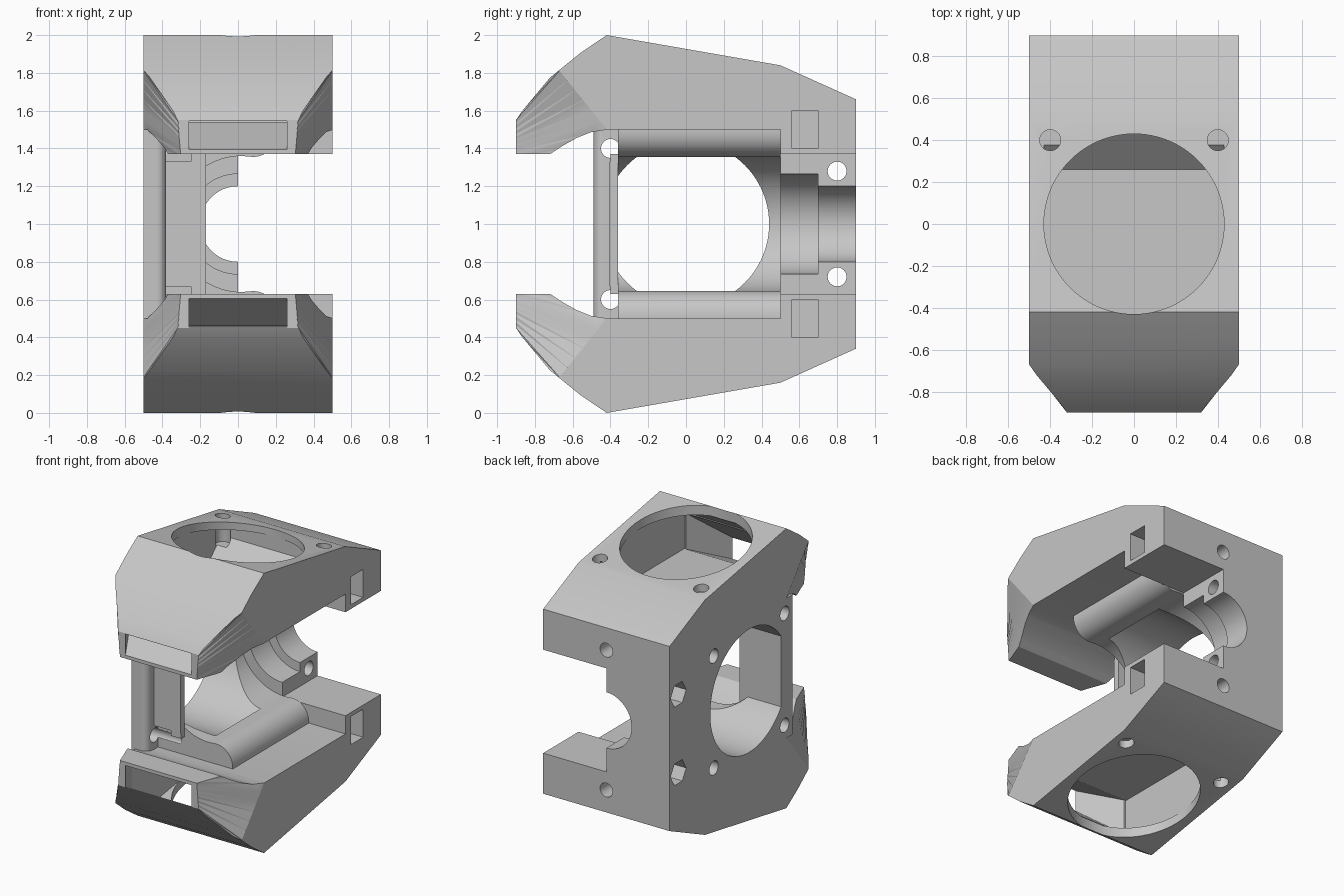
import bpy, bmesh, math
from mathutils import Matrix, Vector

if "Cube" in bpy.data.objects:
    bpy.data.objects.remove(bpy.data.objects["Cube"], do_unlink=True)

grey = bpy.data.materials.new("plain_grey")
grey.use_nodes = True
COLOUR = (0.57, 0.57, 0.57, 1)
grey.diffuse_color = COLOUR
grey.node_tree.nodes["Principled BSDF"].inputs["Base Color"].default_value = COLOUR


def finish(bm, name, side=1):
    """Turn a bmesh into an object; side -1 mirrors it about mid height."""
    for v in bm.verts:
        v.co.z = 1 + side * (v.co.z - 1)
    bm.normal_update()
    bmesh.ops.recalc_face_normals(bm, faces=bm.faces)
    if bm.calc_volume(signed=True) < 0:
        bmesh.ops.reverse_faces(bm, faces=bm.faces)
    mesh = bpy.data.meshes.new(name)
    bm.to_mesh(mesh)
    bm.free()
    mesh.materials.append(grey)
    ob = bpy.data.objects.new(name, mesh)
    bpy.context.collection.objects.link(ob)
    return ob


def prism(name, profile, axis, lo, hi, side=1):
    """Extrude a profile along x (profile y, z), y (profile x, z) or z (profile x, y)."""
    bm = bmesh.new()
    place = {"x": lambda p: (lo, *p), "y": lambda p: (p[0], lo, p[1]), "z": lambda p: (*p, lo)}[axis]
    face = bm.faces.new([bm.verts.new(place(p)) for p in profile])
    out = bmesh.ops.extrude_face_region(bm, geom=[face])
    shift = Vector([(hi - lo) * (axis == a) for a in "xyz"])
    bmesh.ops.translate(bm, vec=shift, verts=[g for g in out["geom"] if isinstance(g, bmesh.types.BMVert)])
    return finish(bm, name, side)


def box(name, x, y, z, side=1):
    return prism(name, [(x[0], y[0]), (x[1], y[0]), (x[1], y[1]), (x[0], y[1])], "z", z[0], z[1], side)


def loft(name, loops, side=1):
    """Closed solid through a row of matching loops."""
    bm = bmesh.new()
    rows = [[bm.verts.new(p) for p in loop] for loop in loops]
    for a, b in zip(rows, rows[1:]):
        for i in range(len(a)):
            j = (i + 1) % len(a)
            bm.faces.new((a[i], a[j], b[j], b[i]))
    bm.faces.new(rows[0])
    bm.faces.new(rows[-1])
    bmesh.ops.triangulate(bm, faces=bm.faces)
    return finish(bm, name, side)


def rod(axis, centre, r, length, side=1, segments=32):
    """Round cutter centred on a point, along one axis."""
    turn = {"x": Matrix.Rotation(math.pi / 2, 4, "Y"), "y": Matrix.Rotation(math.pi / 2, 4, "X"),
            "z": Matrix.Identity(4)}[axis]
    bm = bmesh.new()
    bmesh.ops.create_cone(bm, cap_ends=True, segments=segments, radius1=r, radius2=r,
                          depth=length, matrix=Matrix.Translation(centre) @ turn)
    return finish(bm, "cutter", side)


def cut(ob, *cutters):
    bpy.context.view_layer.objects.active = ob
    for c in cutters:
        c.hide_render = True
        mod = ob.modifiers.new("cut", "BOOLEAN")
        mod.operation, mod.solver, mod.object = "DIFFERENCE", "EXACT", c
        bpy.ops.object.modifier_apply(modifier=mod.name)
        bpy.data.objects.remove(c, do_unlink=True)


def mix(a, b, t):
    return Vector(a) + (Vector(b) - Vector(a)) * t


def taper_cutter(sign, side):
    """Twisted wedge that narrows the nozzle towards its mouth."""
    loops = []
    for i in range(13):
        t = -0.5 + i / 6
        rear = mix((0.5, -0.67, 1.81), (0.5, -0.42, 1.5), t)
        mouth = mix((0.32, -0.9, 1.55), (0.305, -0.9, 1.37), t)
        p, q = mix(rear, mouth, -0.15), mix(rear, mouth, 1.2)
        loops.append([(sign * x, y, z) for x, y, z in (p, q, (0.9, q.y, q.z), (0.9, p.y, p.z))])
    return loft("cutter", loops, side)


ARM = [(-0.9, 1.37), (-0.72, 1.37), (-0.66, 1.41), (-0.58, 1.455), (-0.5, 1.487), (-0.41, 1.5),
       (0.5, 1.5), (0.5, 1.37), (0.9, 1.37), (0.9, 1.66), (0.5, 1.84), (-0.42, 2.0),
       (-0.56, 1.905), (-0.72, 1.775), (-0.87, 1.595), (-0.9, 1.55)]
CAVITY = [(0.26, 1.54), (0.43, 1.7), (0.43, 1.8), (-0.42, 1.93), (-0.6, 1.8), (-0.6, 1.54)]
NOZZLE = [(0.425, -0.59, 1.542, 1.8), (0.25, -0.92, 1.385, 1.53)]

for side, label in ((1, "upper"), (-1, "lower")):
    # hollow duct arm with fan opening, nozzle and screw holes
    arm = prism(label + "_duct_arm", ARM, "x", -0.5, 0.5, side)
    nozzle = [[(-w, y, lo), (w, y, lo), (w, y, hi), (-w, y, hi)] for w, y, lo, hi in NOZZLE]
    cut(arm, taper_cutter(1, side), taper_cutter(-1, side),
        prism("cutter", CAVITY, "x", -0.43, 0.43, side),
        loft("cutter", nozzle, side),
        rod("z", (0, 0, 1.95), 0.43, 0.4, side, 96),
        rod("z", (0.4, 0.4, 1.85), 0.05, 0.4, side),
        rod("z", (-0.4, 0.4, 1.85), 0.05, 0.4, side),
        rod("y", (0, 0.75, 1.5), 0.05, 0.5, side),
        box("cutter", (-0.1, 0.6), (0.56, 0.7), (1.4, 1.6), side))

# side shell: round inner channel, rounded rails and a round side opening
rail_edge = [(0.08 + 0.13 * math.cos(a), 1.49 - 0.135 * math.sin(a))
             for a in (i * math.pi / 20 for i in range(11))]
channel = [(0.02 - 0.36 * math.sin(a), 1 + 0.36 * math.cos(a))
           for a in (i * math.pi / 40 for i in range(21))]
half = [(-0.5, 1.5), (0.21, 1.5)] + rail_edge + channel
shell = prism("side_shell", half + [(x, 2 - z) for x, z in reversed(half[:-1])], "y", -0.36, 0.5)
cut(shell, rod("x", (-0.3, 0, 1), 0.44, 0.6, 1, 96),
    *[rod("x", (-0.4, y, 1.4), 0.05, 0.4, s) for y in (-0.4, 0.4) for s in (1, -1)])

# front post with a rounded edge, and the thin lip beside it
corner = [(-0.43 + 0.05 * math.sin(a), -0.44 - 0.05 * math.cos(a))
          for a in (i * math.pi / 16 for i in range(9))]
post = prism("front_post", [(-0.5, -0.36), (-0.5, -0.49)] + corner + [(-0.38, -0.36)], "z", 0.5, 1.5)
cut(post, *[rod("x", (-0.4, -0.4, 1.4), 0.05, 0.5, s) for s in (1, -1)])
box("front_lip", (-0.38, -0.17), (-0.405, -0.36), (0.67, 1.33))
for s in (1, -1):
    box("lip_tab", (-0.25, -0.17), (-0.4, -0.36), (1.33, 1.37), s)

# rear clamp block with stepped bore, cross screws and nut pockets
clamp = box("rear_clamp", (-0.5, 0), (0.5, 0.9), (0.63, 1.37))
cut(clamp, rod("y", (0, 0.8, 1), 0.2, 0.9, 1, 64), rod("y", (0, 0.5, 1), 0.265, 0.4, 1, 64))
for s in (1, -1):
    cut(clamp, rod("x", (-0.25, 0.8, 1.28), 0.05, 0.8, s),
        rod("x", (-0.5, 0.8, 1.28), 0.088, 0.24, s, 6))

# smooth the round surfaces, keep the edges sharp
for ob in [o for o in bpy.context.scene.objects if o.type == "MESH"]:
    bpy.ops.object.select_all(action="DESELECT")
    ob.select_set(True)
    bpy.context.view_layer.objects.active = ob
    bpy.ops.object.shade_smooth_by_angle(angle=math.radians(20))
